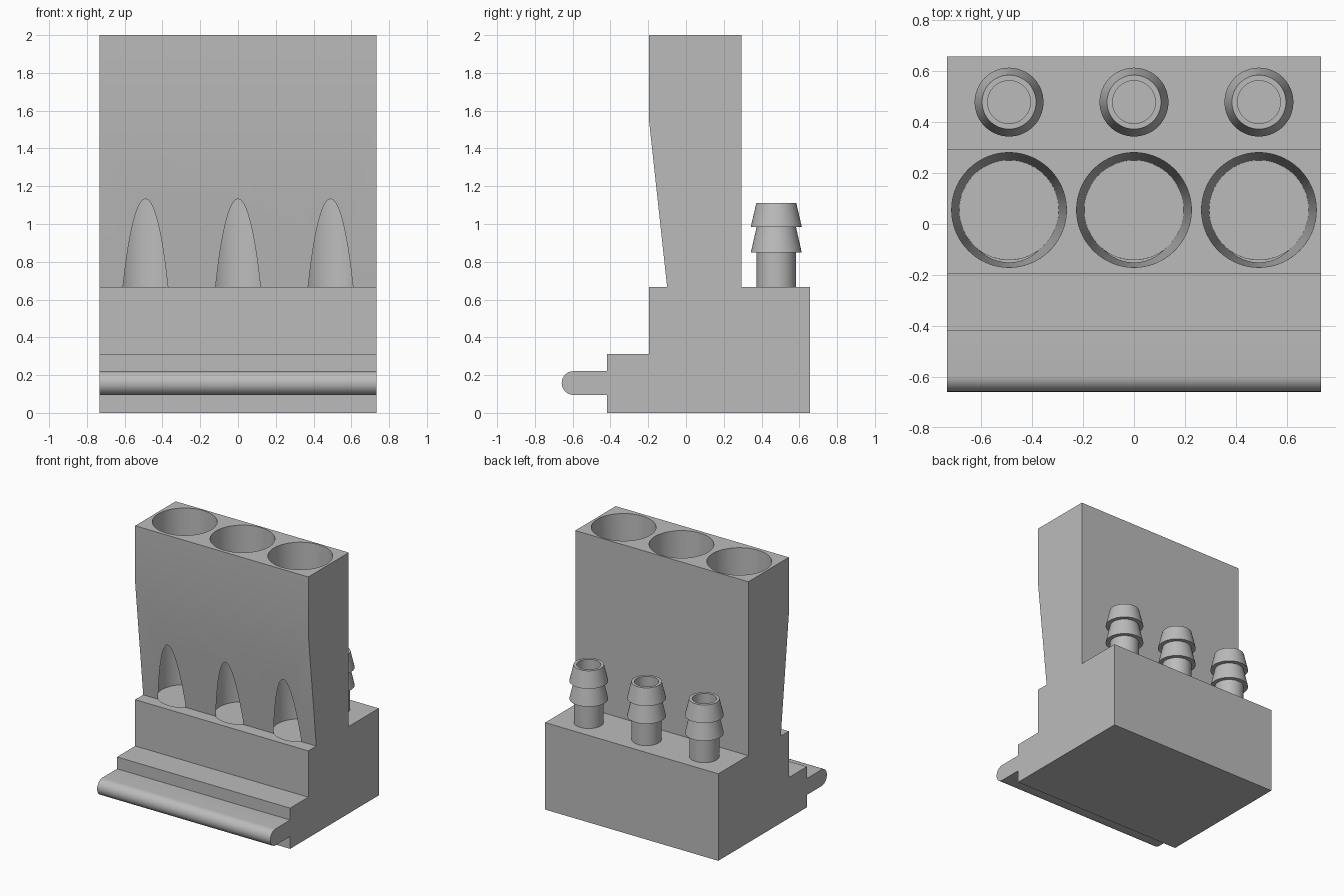
import bpy, bmesh, math

cube = bpy.data.objects.get("Cube")
if cube:
    bpy.data.objects.remove(cube, do_unlink=True)

HALF = 0.734            # half width of the block
SPACING = 0.49          # distance between neighbouring sockets
LEDGE = 0.667           # height of the ledge

grey = bpy.data.materials.new("plain grey")
grey.use_nodes = True
grey.diffuse_color = (0.5, 0.5, 0.5, 1)
grey.node_tree.nodes["Principled BSDF"].inputs["Base Color"].default_value = (0.5, 0.5, 0.5, 1)


def add_object(name, bm):
    bmesh.ops.recalc_face_normals(bm, faces=bm.faces)
    mesh = bpy.data.meshes.new(name)
    bm.to_mesh(mesh)
    bm.free()
    mesh.materials.append(grey)
    obj = bpy.data.objects.new(name, mesh)
    bpy.context.collection.objects.link(obj)
    return obj


def select(obj):
    bpy.ops.object.select_all(action="DESELECT")
    obj.select_set(True)
    bpy.context.view_layer.objects.active = obj


def smooth(obj):
    select(obj)
    bpy.ops.object.shade_smooth_by_angle(angle=math.radians(30))


def extrude_profile(name, points):
    """Extrude a side profile of (y, z) points across the full width."""
    bm = bmesh.new()
    face = bm.faces.new([bm.verts.new((-HALF, y, z)) for y, z in points])
    result = bmesh.ops.extrude_face_region(bm, geom=[face])
    moved = [v for v in result["geom"] if isinstance(v, bmesh.types.BMVert)]
    bmesh.ops.translate(bm, verts=moved, vec=(2 * HALF, 0, 0))
    return add_object(name, bm)


def lathe(name, points, x, y, steps=64):
    """Spin an (r, z) profile that starts and ends on the axis."""
    bm = bmesh.new()
    verts = [bm.verts.new((r, 0, z)) for r, z in points]
    edges = [bm.edges.new(pair) for pair in zip(verts, verts[1:])]
    bmesh.ops.spin(bm, geom=verts + edges, cent=(0, 0, 0), axis=(0, 0, 1),
                   angle=math.tau, steps=steps)
    bmesh.ops.remove_doubles(bm, verts=bm.verts, dist=0.0001)
    bmesh.ops.translate(bm, verts=bm.verts, vec=(x, y, 0))
    return add_object(name, bm)


# Block with stepped base, leaning tower front and rounded tongue
tongue_r, tongue_z, tongue_y = 0.063, 0.158, -0.595
nose = []
for i in range(17):
    a = math.pi / 2 + math.pi * i / 16
    nose.append((tongue_y + tongue_r * math.cos(a), tongue_z + tongue_r * math.sin(a)))
block = extrude_profile("block", [
    (-0.417, 0), (0.657, 0), (0.657, LEDGE), (0.293, LEDGE), (0.293, 2),
    (-0.197, 2), (-0.197, 1.56), (-0.1, LEDGE), (-0.197, LEDGE),
    (-0.197, 0.312), (-0.417, 0.312), (-0.417, tongue_z + tongue_r),
    *nose, (-0.417, tongue_z - tongue_r)])

# Tapered sockets that break through the leaning front
for i in (-1, 0, 1):
    floor = LEDGE - 0.007
    cutter = lathe("socket_cutter", [(0, floor), (0.195, floor), (0.2255, 2.02), (0, 2.02)],
                   i * SPACING, 0.055, 96)
    cutter.hide_render = True
    cut = block.modifiers.new("socket", "BOOLEAN")
    cut.operation = "DIFFERENCE"
    cut.solver = "EXACT"
    cut.object = cutter
    select(block)
    bpy.ops.object.modifier_apply(modifier=cut.name)
    bpy.data.objects.remove(cutter, do_unlink=True)
smooth(block)

# Barbed hose nozzles on the rear ledge
for label, i in (("right", -1), ("middle", 0), ("left", 1)):
    nozzle = lathe(label + "_nozzle", [
        (0, LEDGE - 0.02), (0.104, LEDGE - 0.02), (0.104, 0.848), (0.135, 0.848),
        (0.104, 0.985), (0.135, 0.985), (0.106, 1.11), (0.084, 1.11),
        (0.084, LEDGE), (0, LEDGE)], i * SPACING, 0.478)
    smooth(nozzle)
